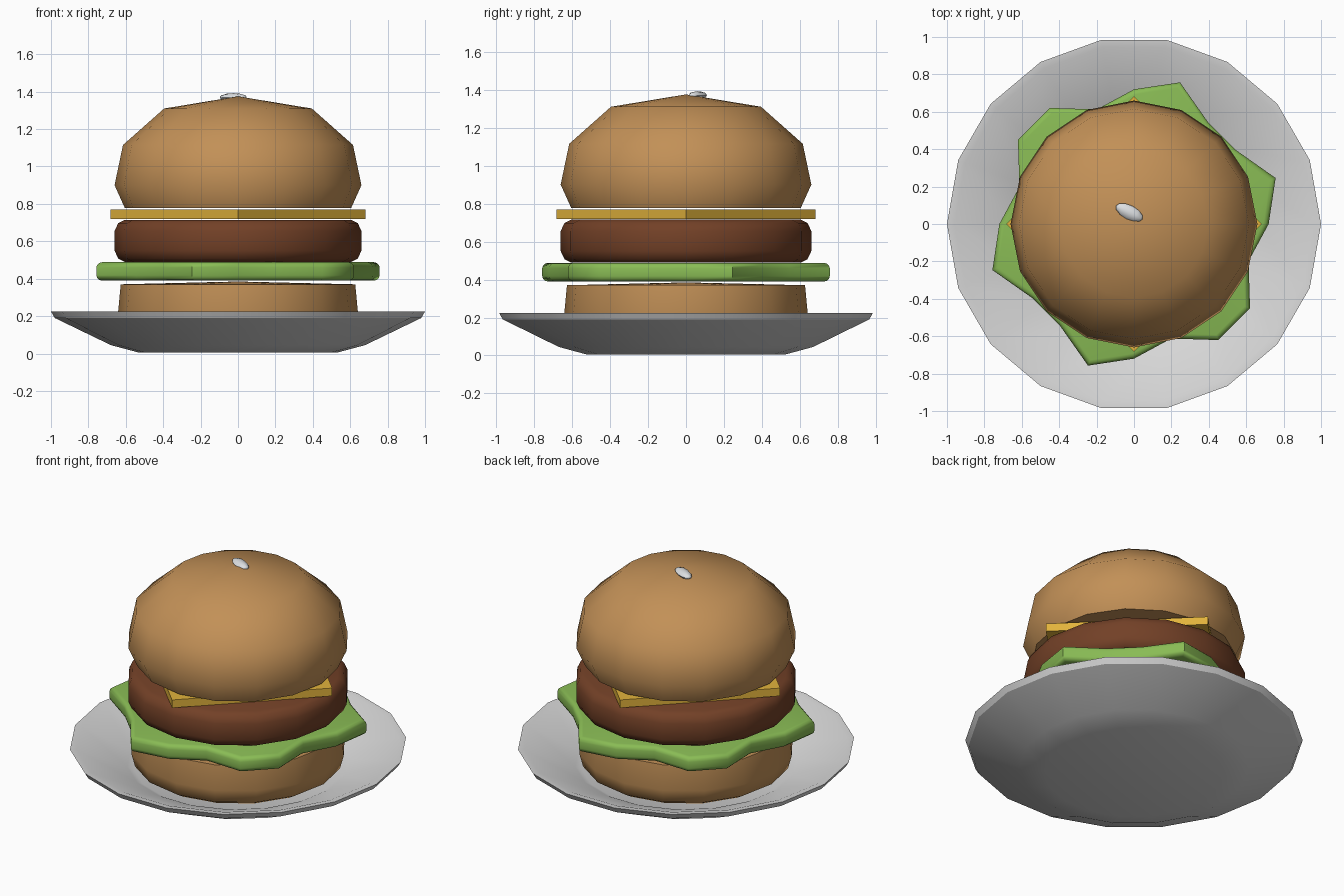
import bpy
import bmesh
from math import sin, cos, pi, radians
from mathutils import Matrix

default_cube = bpy.data.objects.get("Cube")
if default_cube:
    bpy.data.objects.remove(default_cube, do_unlink=True)


def make_material(name, rgb):
    mat = bpy.data.materials.new(name)
    mat.use_nodes = True
    colour = (*rgb, 1.0)
    mat.diffuse_color = colour
    for node in mat.node_tree.nodes:
        if node.type == "BSDF_PRINCIPLED":
            node.inputs["Base Color"].default_value = colour
            node.inputs["Roughness"].default_value = 0.7
    return mat


def finish(name, bm, mat, smooth_angle=None):
    """Turn a bmesh into a named, coloured object."""
    bmesh.ops.recalc_face_normals(bm, faces=bm.faces)
    mesh = bpy.data.meshes.new(name)
    bm.to_mesh(mesh)
    bm.free()
    mesh.materials.append(mat)
    if smooth_angle:
        mesh.shade_smooth()
        mesh.set_sharp_from_angle(angle=radians(smooth_angle))
    obj = bpy.data.objects.new(name, mesh)
    bpy.context.collection.objects.link(obj)
    return obj


def lathe(name, profile, sides, mat, smooth_angle):
    """Spin an (radius, height) profile around the z axis."""
    bm = bmesh.new()
    verts = [bm.verts.new((r, 0, z)) for r, z in profile]
    edges = [bm.edges.new(pair) for pair in zip(verts, verts[1:])]
    bmesh.ops.spin(bm, geom=verts + edges, cent=(0, 0, 0), axis=(0, 0, 1),
                   angle=2 * pi, steps=sides)
    bmesh.ops.remove_doubles(bm, verts=bm.verts, dist=0.0005)
    return finish(name, bm, mat, smooth_angle)


def slab(name, outline, bottom, top, mat, bevel=0, smooth_angle=None):
    """Extrude a flat outline, optionally rounding its upper and lower rims."""
    bm = bmesh.new()
    base = bm.faces.new([bm.verts.new((x, y, bottom)) for x, y in outline])
    extruded = bmesh.ops.extrude_face_region(bm, geom=[base], use_keep_orig=True)
    for v in extruded["geom"]:
        if isinstance(v, bmesh.types.BMVert):
            v.co.z = top
    if bevel:
        rims = [e for e in bm.edges if abs(e.verts[0].co.z - e.verts[1].co.z) < 0.001]
        bmesh.ops.bevel(bm, geom=rims, offset=bevel, segments=3,
                        profile=0.5, affect="EDGES")
    return finish(name, bm, mat, smooth_angle)


bread = make_material("toasted bread", (0.54, 0.28, 0.095))
meat = make_material("browned meat", (0.17, 0.052, 0.02))
leaf = make_material("leaf green", (0.25, 0.50, 0.09))
yellow = make_material("cheese yellow", (0.76, 0.45, 0.045))
china = make_material("plate grey", (0.68, 0.68, 0.68))
cream = make_material("seed white", (0.72, 0.74, 0.76))

# Plate: thick shallow dish with a sunken well
lathe("plate", [(0, 0.005), (0.53, 0.005), (0.68, 0.045), (0.98, 0.19), (1.0, 0.225),
                (0.96, 0.222), (0.66, 0.10), (0.62, 0.08), (0, 0.075)], 18, china, 30)

# Bread halves
lathe("bottom_bun", [(0, 0.085), (0.56, 0.09), (0.62, 0.125), (0.642, 0.21),
                     (0.627, 0.37), (0, 0.385)], 16, bread, 50)
lathe("top_bun", [(0, 0.778), (0.605, 0.778), (0.66, 0.9), (0.615, 1.115),
                  (0.395, 1.31), (0, 1.375)], 16, bread, 50)

# Patty: disc with rounded rims
lathe("patty", [(0, 0.49), (0.605, 0.49), (0.64, 0.507), (0.66, 0.55), (0.66, 0.655),
                (0.64, 0.698), (0.605, 0.715), (0, 0.715)], 16, meat, 50)

# Lettuce: leaf with a six-wave frilled outline
leaf_outline = []
for i in range(20):
    angle = 2 * pi * i / 20
    radius = 0.72 + 0.08 * sin(6 * angle)
    leaf_outline.append((radius * cos(angle), radius * sin(angle)))
slab("lettuce", leaf_outline, 0.39, 0.488, leaf, bevel=0.028, smooth_angle=50)

# Cheese: square slice turned corner-forward
slab("cheese_slice", [(0.682, 0), (0, 0.682), (-0.682, 0), (0, -0.682)],
     0.718, 0.77, yellow)

# Sesame seed on the crown
bm = bmesh.new()
placing = (Matrix.Translation((-0.025, 0.062, 1.37)) @ Matrix.Rotation(radians(-27), 4, "Z")
           @ Matrix.Diagonal((0.08, 0.038, 0.022, 1)) @ Matrix.Rotation(radians(90), 4, "Y"))
bmesh.ops.create_uvsphere(bm, u_segments=8, v_segments=6, radius=1, matrix=placing)
finish("sesame_seed", bm, cream, 50)
